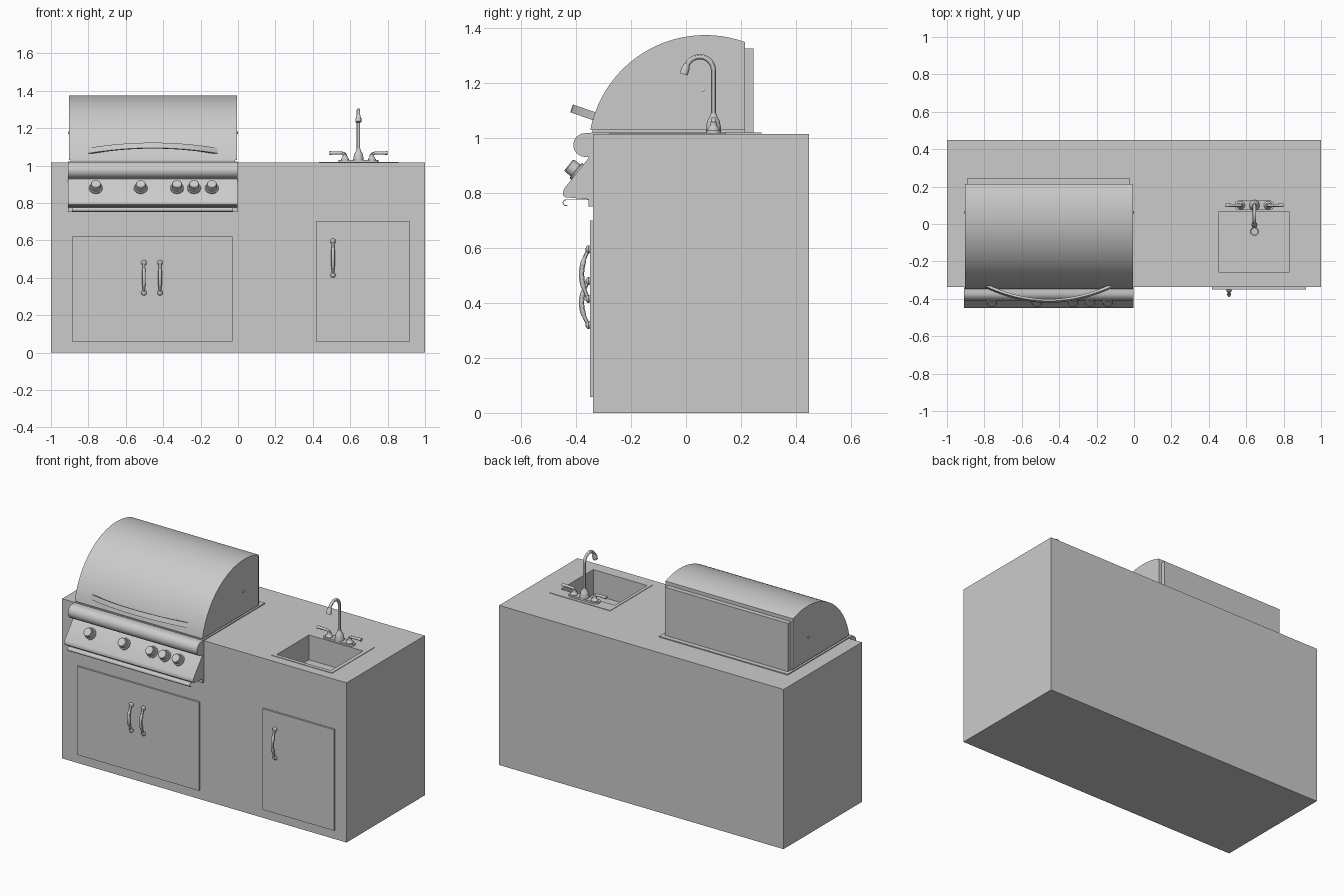
import bpy, bmesh, math
from mathutils import Vector, Matrix

if "Cube" in bpy.data.objects:
    bpy.data.objects.remove(bpy.data.objects["Cube"])

X, Y, Z = Vector((1, 0, 0)), Vector((0, 1, 0)), Vector((0, 0, 1))


def finish(name, bm, smooth=True):
    bmesh.ops.remove_doubles(bm, verts=bm.verts, dist=1e-5)
    bmesh.ops.recalc_face_normals(bm, faces=bm.faces)
    me = bpy.data.meshes.new(name)
    bm.to_mesh(me)
    bm.free()
    ob = bpy.data.objects.new(name, me)
    bpy.context.collection.objects.link(ob)
    if smooth:
        shade(ob)
    return ob


def shade(ob):
    bpy.ops.object.select_all(action='DESELECT')
    ob.select_set(True)
    bpy.context.view_layer.objects.active = ob
    bpy.ops.object.shade_smooth_by_angle(angle=math.radians(30))


def box(name, x0, x1, y0, y1, z0, z1):
    bm = bmesh.new()
    m = Matrix.Translation(((x0 + x1) / 2, (y0 + y1) / 2, (z0 + z1) / 2))
    m = m @ Matrix.Diagonal((x1 - x0, y1 - y0, z1 - z0, 1))
    bmesh.ops.create_cube(bm, size=1, matrix=m)
    return finish(name, bm, False)


def extrude(name, pts, origin, u, v, w):
    """Outline pts in the u/v plane, swept along w."""
    bm = bmesh.new()
    face = bm.faces.new([bm.verts.new(origin + u * a + v * b) for a, b in pts])
    new = bmesh.ops.extrude_face_region(bm, geom=[face])['geom']
    bmesh.ops.translate(bm, vec=w, verts=[g for g in new if isinstance(g, bmesh.types.BMVert)])
    return finish(name, bm)


def extrude_x(name, pts, x0, x1):
    return extrude(name, pts, X * x0, Y, Z, X * (x1 - x0))


def lathe(name, prof, loc, axis=Z, steps=28):
    bm = bmesh.new()
    vs = [bm.verts.new((r, 0, h)) for r, h in prof]
    es = [bm.edges.new(p) for p in zip(vs, vs[1:])]
    bmesh.ops.spin(bm, geom=vs + es, cent=(0, 0, 0), axis=(0, 0, 1), angle=2 * math.pi, steps=steps)
    rot = Vector(axis).to_track_quat('Z', 'Y').to_matrix().to_4x4()
    bm.transform(Matrix.Translation(loc) @ rot)
    return finish(name, bm)


def tube(name, pts, r, radii=None):
    cu = bpy.data.curves.new(name, 'CURVE')
    cu.dimensions, cu.bevel_depth, cu.bevel_resolution, cu.use_fill_caps = '3D', r, 4, True
    sp = cu.splines.new('POLY')
    sp.points.add(len(pts) - 1)
    for i, p in enumerate(pts):
        sp.points[i].co = (*p, 1)
        sp.points[i].radius = radii[i] if radii else 1
    ob = bpy.data.objects.new(name, cu)
    bpy.context.collection.objects.link(ob)
    bpy.ops.object.select_all(action='DESELECT')
    ob.select_set(True)
    bpy.context.view_layer.objects.active = ob
    bpy.ops.object.convert(target='MESH')
    shade(bpy.context.object)


def arc(cy, cz, r, a0, a1, n):
    return [(cy + r * math.cos(math.radians(a0 + (a1 - a0) * i / n)),
             cz + r * math.sin(math.radians(a0 + (a1 - a0) * i / n))) for i in range(n + 1)]


# Island body and sink rim, both cut by the basin
body = box("island_body", -1, 1, -0.338, 0.448, 0, 1.015)
rim = box("sink_rim", 0.432, 0.857, -0.28, 0.145, 1.012, 1.018)
cutter = box("basin_cutter", 0.452, 0.832, -0.257, 0.068, 0.86, 1.1)
cutter.hide_render = True
for ob in (body, rim):
    mod = ob.modifiers.new("basin", 'BOOLEAN')
    mod.operation, mod.solver, mod.object = 'DIFFERENCE', 'EXACT', cutter
    bpy.context.view_layer.objects.active = ob
    bpy.ops.object.modifier_apply(modifier="basin")
bpy.data.objects.remove(cutter)
lathe("sink_drain", [(0.03, 0), (0.03, 0.004), (0.022, 0.004), (0.018, 0.001), (0, 0.001)],
      (0.644, -0.04, 0.86))

# Cabinet doors
box("grill_cabinet_door", -0.888, -0.03, -0.35, -0.336, 0.058, 0.62)
box("sink_cabinet_door", 0.417, 0.92, -0.35, -0.336, 0.058, 0.70)

# Bowed door pulls with round feet and a thicker grip
for i, (x, z0, z1) in enumerate([(-0.503, 0.32, 0.48), (-0.417, 0.32, 0.48), (0.508, 0.415, 0.595)]):
    pts, radii = [], []
    for k in range(21):
        u = k / 10 - 1
        pts.append((x, -0.354 - 0.026 * (1 - u * u), z0 + (z1 - z0) * k / 20))
        radii.append(1.35 if abs(u) < 0.55 else 1.0)
    tube(f"door_pull_{i + 1}", pts, 0.007, radii)
    for j, z in enumerate((z0, z1)):
        lathe(f"door_pull_foot_{i + 1}_{j + 1}",
              [(0.013, 0), (0.015, 0.004), (0.014, 0.009), (0.009, 0.014), (0, 0.016)],
              (x, -0.35, z), -Y, 20)

# Grill flange, base and hood
box("grill_flange", -0.908, -0.003, -0.345, 0.275, 1.013, 1.021)
box("grill_base", -0.895, -0.015, -0.34, 0.213, 1.015, 1.035)
hood = arc(0.07, 0.949, 0.426, 70.1, 169.1, 40) + [(0.215, 1.029)]
extrude_x("grill_hood", hood, -0.904, -0.006)
box("hood_back_panel", -0.89, -0.025, 0.21, 0.245, 1.018, 1.327)
for name, x, ax in (("left", -0.904, -X), ("right", -0.006, X)):
    lathe(f"hood_{name}_pivot", [(0.007, 0), (0.007, 0.004), (0.004, 0.006), (0, 0.006)],
          (x, 0.062, 1.175), ax, 16)

# Curved hood handle, tilted outward
d = Vector((0, -0.944, 0.33))
n = Vector((0, 0.33, 0.944))
us = [k / 12 - 1 for k in range(25)]
outline = [(0.345 * u, 0.086 * (1 - u * u)) for u in us]
outline += [(0.335 * u, 0.086 * (1 - u * u) - 0.011) for u in reversed(us)]
extrude("hood_handle", outline, Vector((-0.455, -0.335, 1.08)) - n * 0.015, X, d, n * 0.03)

# Rounded front rail and sloped control panel
extrude_x("front_rail", arc(-0.367, 0.975, 0.043, 90, 270, 20) + [(-0.336, 0.932), (-0.336, 1.018)],
          -0.909, -0.002)
extrude_x("control_panel", [(-0.336, 0.99), (-0.355, 0.99), (-0.355, 0.927), (-0.444, 0.816),
                            (-0.448, 0.805), (-0.448, 0.793), (-0.44, 0.785), (-0.355, 0.777),
                            (-0.355, 0.752), (-0.336, 0.752)], -0.909, -0.002)

# Drip tray with curled lip
lip = [(-0.35, 0.777)] + arc(-0.437, 0.765, 0.012, 90, 300, 12)
lip += arc(-0.437, 0.765, 0.009, 300, 90, 12) + [(-0.35, 0.774)]
extrude_x("drip_tray", lip, -0.887, -0.026)

# Control knobs
slope = Vector((0, -0.78, 0.626))
for i, x in enumerate((-0.76, -0.52, -0.326, -0.235, -0.14)):
    lathe(f"control_knob_{i + 1}", [(0.036, -0.002), (0.036, 0.006), (0.032, 0.009), (0.028, 0.009),
                                    (0.027, 0.037), (0.024, 0.041), (0, 0.041)], (x, -0.395, 0.877), slope)

# Faucet: deck plate, bell, gooseneck and nozzle
fx, fy = 0.644, 0.1
plate = [(fx + s * 0.08 + px, py) for s, a in ((1, -90), (-1, 90))
         for px, py in arc(0, fy, 0.026, a, a + 180, 12)]
extrude("faucet_plate", plate, Z * 1.015, X, Y, Z * 0.014)
lathe("faucet_bell", [(0.028, 0.01), (0.028, 0.02), (0.025, 0.035), (0.022, 0.05), (0.014, 0.062),
                      (0.011, 0.075), (0, 0.075)], (fx, fy, 1.015))
neck = [(fy, 1.05)] + arc(fy - 0.05, 1.246, 0.05, 0, 165, 20)
tube("faucet_neck", [(fx, a, b) for a, b in neck], 0.0095)
lathe("faucet_nozzle", [(0, -0.004), (0.011, -0.004), (0.012, 0.005), (0.015, 0.012), (0.015, 0.034), (0, 0.034)],
      (fx, neck[-1][0], neck[-1][1] + 0.006), (0, -0.3, -0.95), 20)

# Faucet levers
for name, s in (("left", -1), ("right", 1)):
    x = fx + s * 0.072
    lathe(f"faucet_{name}_valve", [(0.022, 0.01), (0.021, 0.02), (0.013, 0.03), (0.011, 0.045), (0, 0.05)],
          (x, fy, 1.015))
    tube(f"faucet_{name}_lever", [(x, fy, 1.03), (x, fy, 1.055), (x + s * 0.004, fy, 1.063),
                                  (x + s * 0.012, fy, 1.066), (x + s * 0.05, fy, 1.067),
                                  (x + s * 0.083, fy, 1.067)], 0.009, [1, 1, 1, 0.9, 0.9, 1.1])
